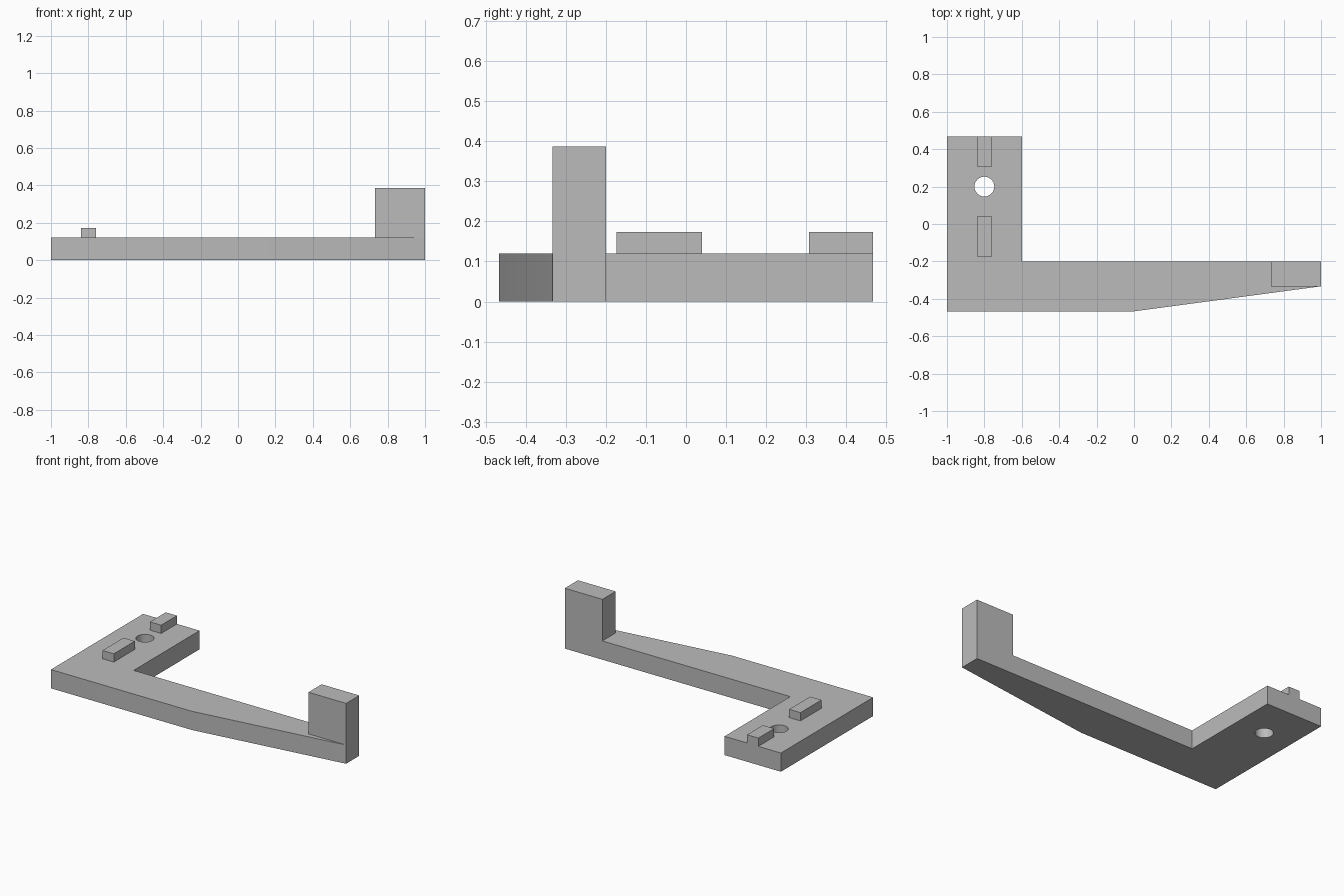
import bpy
import bmesh

cube = bpy.data.objects.get("Cube")
if cube:
    bpy.data.objects.remove(cube, do_unlink=True)

grey = bpy.data.materials.new("plain_grey")
grey.use_nodes = True
colour = (0.5, 0.5, 0.5, 1)
grey.diffuse_color = colour
grey.node_tree.nodes["Principled BSDF"].inputs["Base Color"].default_value = colour

THICK = 0.12


def prism(name, outline, bottom, top):
    """Extrude a flat outline upwards into a solid part."""
    bm = bmesh.new()
    face = bm.faces.new([bm.verts.new((x, y, bottom)) for x, y in outline])
    result = bmesh.ops.extrude_face_region(bm, geom=[face])
    raised = [v for v in result["geom"] if isinstance(v, bmesh.types.BMVert)]
    bmesh.ops.translate(bm, verts=raised, vec=(0, 0, top - bottom))
    bmesh.ops.recalc_face_normals(bm, faces=bm.faces)
    mesh = bpy.data.meshes.new(name)
    bm.to_mesh(mesh)
    bm.free()
    mesh.materials.append(grey)
    obj = bpy.data.objects.new(name, mesh)
    bpy.context.collection.objects.link(obj)
    return obj


def block(name, x0, x1, y0, y1, top):
    return prism(name, [(x0, y0), (x1, y0), (x1, y1), (x0, y1)], THICK, top)


# L-shaped base with a tapering arm
base = prism("base_arm", [(-1, -0.467), (0, -0.467), (1, -0.333), (1, -0.2),
                          (-0.6, -0.2), (-0.6, 0.467), (-1, 0.467)], 0, THICK)

# Round screw hole through the base
bpy.ops.mesh.primitive_cylinder_add(vertices=48, radius=0.053, depth=0.5,
                                    location=(-0.8, 0.2, THICK / 2))
cutter = bpy.context.object
cutter.name = "hole_cutter"
cutter.hide_render = True
cutter.data.materials.append(grey)
hole = base.modifiers.new("screw_hole", "BOOLEAN")
hole.operation = "DIFFERENCE"
hole.solver = "EXACT"
hole.object = cutter
bpy.ops.object.select_all(action="DESELECT")
bpy.context.view_layer.objects.active = base
base.select_set(True)
bpy.ops.object.modifier_apply(modifier=hole.name)
bpy.data.objects.remove(cutter, do_unlink=True)
bpy.ops.object.shade_smooth_by_angle()

# Upright post at the end of the arm, and two locating ribs
block("end_post", 0.733, 1, -0.333, -0.2, 0.387)
block("front_rib", -0.84, -0.76, -0.173, 0.04, 0.173)
block("back_rib", -0.84, -0.76, 0.307, 0.467, 0.173)
